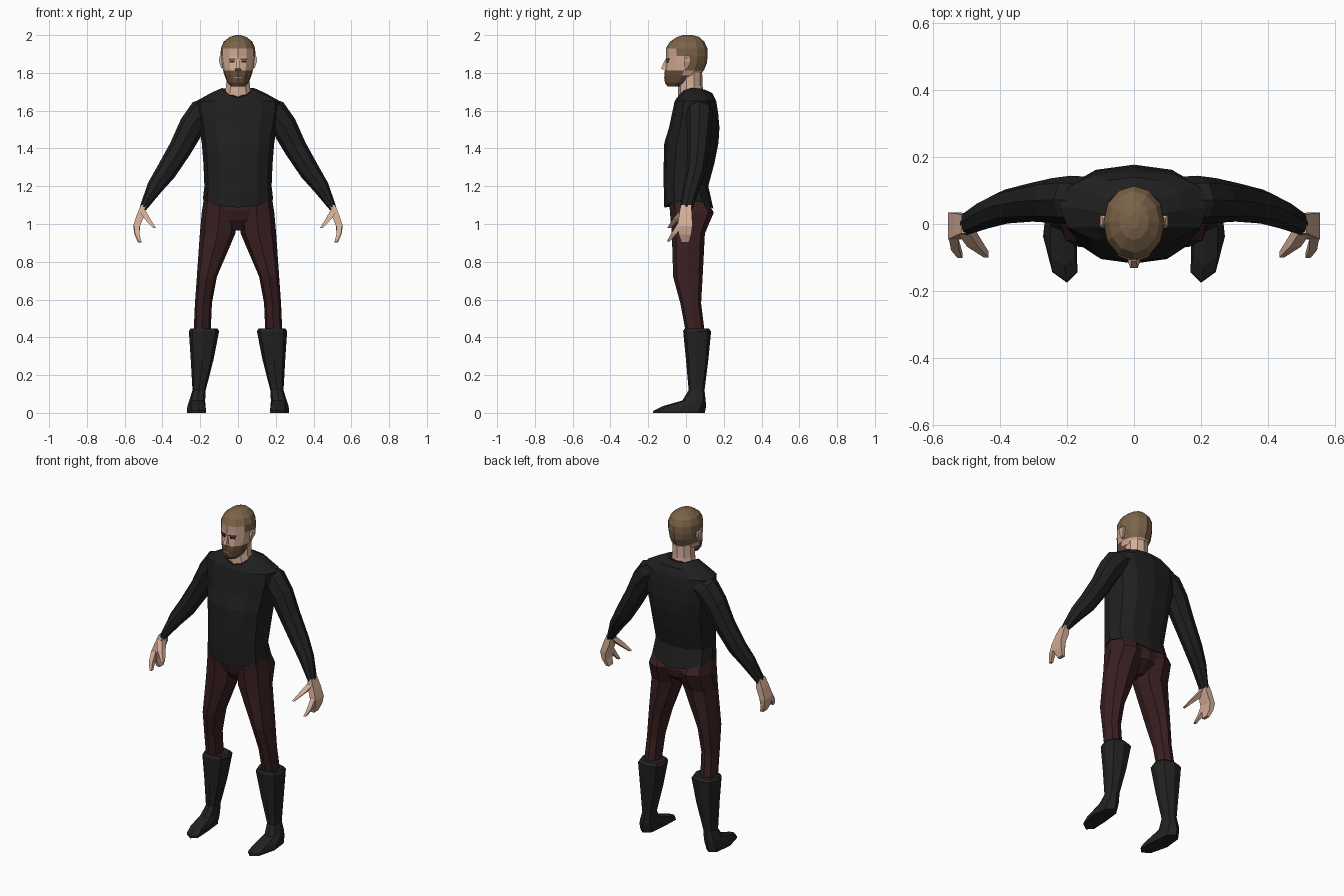
import bpy, bmesh, math
from mathutils import Vector


def material(name, rgb):
    m = bpy.data.materials.new(name)
    m.diffuse_color = (*rgb, 1)
    return m


SHIRT = material("black cloth", (0.014, 0.014, 0.014))
BOOT = material("boot leather", (0.016, 0.016, 0.017))
PANTS = material("dark red cloth", (0.042, 0.014, 0.015))
SKIN = material("skin", (0.66, 0.42, 0.31))
HAIR = material("brown hair", (0.20, 0.125, 0.066))
BEARD = material("beard brown", (0.13, 0.075, 0.042))
DARK = material("eye dark", (0.02, 0.014, 0.012))
LIPS = material("lips", (0.45, 0.22, 0.17))


def oval(n, z, cx, hw, yf, yb, p=1.0, dip=0.0, back_dip=0.0):
    """Horizontal ring; p below 1 squares it, dips lower its front and back."""
    pts = []
    for i in range(n):
        a = 2 * math.pi * i / n
        s, c = math.sin(a), math.cos(a)
        x = cx + hw * math.copysign(abs(s) ** p, s)
        y = (yf + yb) / 2 - (yb - yf) / 2 * math.copysign(abs(c) ** p, c)
        drop = dip * max(0, c) ** 2 + back_dip * max(0, -c) ** 2
        pts.append(Vector((x, y, z - drop)))
    return pts


def box(x0, x1, y0, y1, z):
    return [Vector(q) for q in ((x0, y0, z), (x1, y0, z), (x1, y1, z), (x0, y1, z))]


def tube(path, n=8):
    """Rings square to a path; each point is x, y, z, side radius, depth radius."""
    cs = [Vector(q[:3]) for q in path]
    rings = []
    for i, q in enumerate(path):
        t = cs[min(i + 1, len(cs) - 1)] - cs[max(i - 1, 0)]
        u = t.cross(Vector((0, 1, 0))).normalized()
        v = u.cross(t).normalized()
        rings.append([cs[i] + u * q[3] * math.cos(2 * math.pi * k / n)
                      + v * q[4] * math.sin(2 * math.pi * k / n) for k in range(n)])
    return rings


def loft(name, rings, mats, mirror=False, rule=None):
    bm = bmesh.new()
    vs = [[bm.verts.new(p) for p in r] for r in rings]
    n = len(vs[0])
    for a, b in zip(vs, vs[1:]):
        for i in range(n):
            j = (i + 1) % n
            bm.faces.new((a[i], a[j], b[j], b[i]))
    bm.faces.new(vs[0][::-1])
    bm.faces.new(vs[-1])
    bmesh.ops.recalc_face_normals(bm, faces=bm.faces)
    if rule:
        for f in bm.faces:
            f.material_index = rule(f.calc_center_median())
    me = bpy.data.meshes.new(name)
    bm.to_mesh(me)
    bm.free()
    for m in mats:
        me.materials.append(m)
    ob = bpy.data.objects.new(name, me)
    bpy.context.collection.objects.link(ob)
    if mirror:
        ob.modifiers.new("mirror", "MIRROR").use_mirror_merge = False
    return ob


# Sweater body: z, half width, front, back, front dip, back dip
body = [(1.13, .186, -.115, .145, .043, .05), (1.2, .178, -.118, .118, 0, 0),
        (1.32, .183, -.118, .15, 0, 0), (1.43, .192, -.115, .172, 0, 0),
        (1.51, .205, -.09, .177, 0, 0), (1.59, .22, -.073, .17, 0, 0),
        (1.65, .222, -.06, .16, 0, 0), (1.693, .145, -.052, .14, .03, 0),
        (1.72, .085, -.045, .103, .052, .01)]
loft("sweater_body", [oval(12, z, 0, w, f, b, .85, d, e) for z, w, f, b, d, e in body], [SHIRT])

# Sleeves
loft("sleeve", tube([(.12, .07, 1.62, .06, .07), (.19, .072, 1.585, .078, .072),
                     (.243, .07, 1.52, .069, .067), (.305, .065, 1.4, .061, .058),
                     (.382, .052, 1.275, .054, .051), (.44, .03, 1.195, .043, .044),
                     (.503, 0, 1.083, .019, .034)]), [SHIRT], True)

# Hands: palm with fingers, pointing finger, thumb
loft("hand", [box(.49, .515, -.028, .028, 1.1), box(.494, .535, -.036, .032, 1.05),
              box(.518, .555, -.046, .034, .99), box(.522, .548, -.038, .028, .945),
              box(.51, .53, -.025, .015, .903)], [SKIN], True)
loft("index_finger", [box(.522, .552, -.046, -.015, 1.0), box(.522, .546, -.078, -.048, .95),
                      box(.512, .526, -.102, -.085, .907)], [SKIN], True)
loft("thumb", [box(.488, .522, -.034, .008, 1.07), box(.466, .498, -.068, -.03, 1.03),
               box(.434, .448, -.1, -.082, .978)], [SKIN], True)

# Trousers: pelvis and legs
hips = [(1.15, .168, -.088, .1), (1.07, .165, -.085, .135), (1.02, .13, -.07, .125),
        (.965, .035, -.03, .06)]
loft("trouser_hips", [oval(10, z, 0, w, f, b, .85) for z, w, f, b in hips], [PANTS])
leg = [(1.14, .095, .085, -.09, .105), (1.06, .099, .093, -.085, .147),
       (.95, .108, .094, -.075, .1), (.72, .165, .053, -.068, .088),
       (.58, .183, .045, -.03, .08), (.42, .19, .045, 0, .1)]
loft("trouser_leg", [oval(8, z, c, w, f, b, .85) for z, c, w, f, b in leg], [PANTS], True)

# Boots, with the toe drawn slightly inward
boot = [(.447, .18, .07, -.008, .12), (.432, .18, .08, -.015, .133), (.28, .19, .06, .0, .118),
        (.12, .206, .035, .014, .098), (.065, .216, .042, -.02, .104),
        (.035, .22, .048, -.125, .106), (.012, .222, .049, -.172, .102),
        (0, .222, .049, -.175, .1)]
rings = [oval(8, z, c, w, f, b, .75) for z, c, w, f, b in boot]
for ring in rings[-3:]:
    for p in ring:
        p.x -= .022 * max(0, -.06 - p.y) / .115
loft("boot", rings, [BOOT], True)

# Neck
neck = [(1.63, .075, -.035, .095), (1.67, .079, -.042, .096), (1.73, .066, -.042, .088),
        (1.82, .062, -.04, .085)]
loft("neck", [oval(10, z, 0, w, f, b) for z, w, f, b in neck], [SKIN])

# Head: skin, hair and beard chosen by height and depth
skull = [(1.727, .036, -.097, -.03), (1.748, .056, -.112, .02), (1.785, .071, -.115, .07),
         (1.812, .079, -.112, .094), (1.85, .087, -.108, .11), (1.89, .092, -.105, .115),
         (1.93, .091, -.107, .113), (1.965, .076, -.085, .097), (1.99, .045, -.048, .07),
         (2.0, .014, -.015, .035)]


def head_colour(c):
    if c.z < 1.81:
        return 2 if c.y < 0 else 0
    hairline = -.05 if c.z > 1.89 else -.005
    return 1 if c.z > 1.93 or c.y > hairline else 0


loft("head", [oval(12, z, 0, w, f, b) for z, w, f, b in skull],
     [SKIN, HAIR, BEARD], rule=head_colour)

# Nose and ears
loft("nose", [box(-.018, .018, -.112, -.095, 1.812), box(-.011, .011, -.132, -.095, 1.824),
              box(-.006, .006, -.11, -.095, 1.872)], [SKIN])
loft("ear", [box(.078, .088, -.008, .01, 1.825), box(.08, .1, -.012, .024, 1.86),
             box(.083, .101, -.008, .026, 1.88), box(.083, .094, -.002, .018, 1.89)],
     [SKIN], True)


# Thin face plates that follow the slope of the face
def plate(name, x0, x1, z0, z1, y, mat):
    rings = [box(x0, x1, y, y + .007, z) for z in (z0, z1)]
    for p in rings[0] + rings[1]:
        p.y += .33 * p.x
    loft(name, rings, [mat], True)


plate("eyebrow", .012, .048, 1.869, 1.877, -.111, BEARD)
plate("eye", .018, .044, 1.856, 1.866, -.110, DARK)
plate("mouth", 0, .02, 1.772, 1.779, -.117, LIPS)
